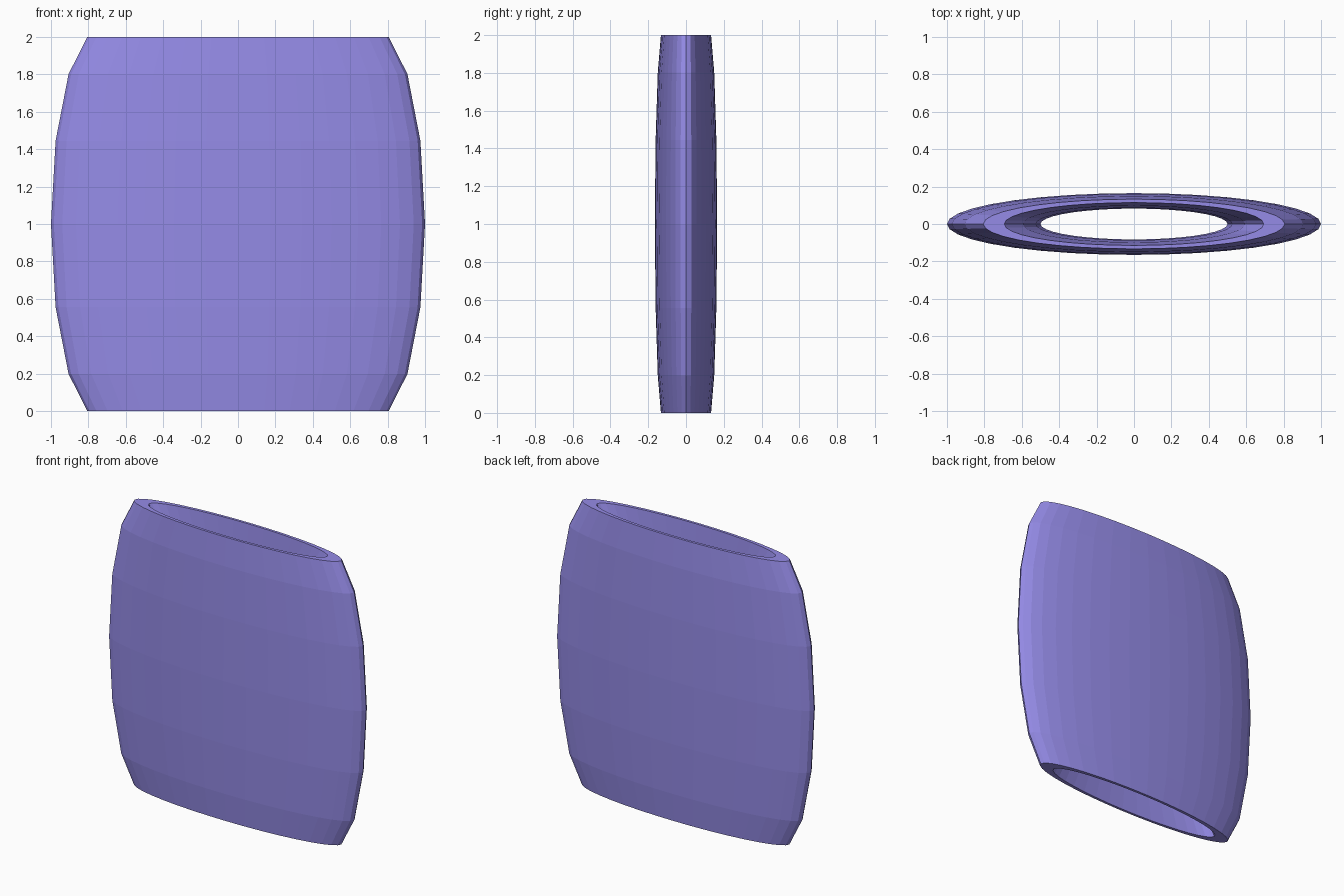
import bpy
from math import sin, radians

if "Cube" in bpy.data.objects:
    bpy.data.objects.remove(bpy.data.objects["Cube"])

# Flattened, tall band: a 14-sided torus section stretched upward
bpy.ops.mesh.primitive_torus_add(major_segments=36, minor_segments=14,
                                 major_radius=0.75, minor_radius=0.25)
band = bpy.context.object
band.name = "flattened_band"
top = 0.25 * sin(radians(540 / 7))
for v in band.data.vertices:
    v.co.y *= 0.165
    v.co.z = v.co.z / top + 1
band.data.update()
bpy.ops.object.shade_flat()

# Violet surface
violet = bpy.data.materials.new("violet")
violet.diffuse_color = (0.30, 0.26, 0.80, 1)
violet.use_nodes = True
violet.node_tree.nodes["Principled BSDF"].inputs["Base Color"].default_value = violet.diffuse_color
band.data.materials.append(violet)
